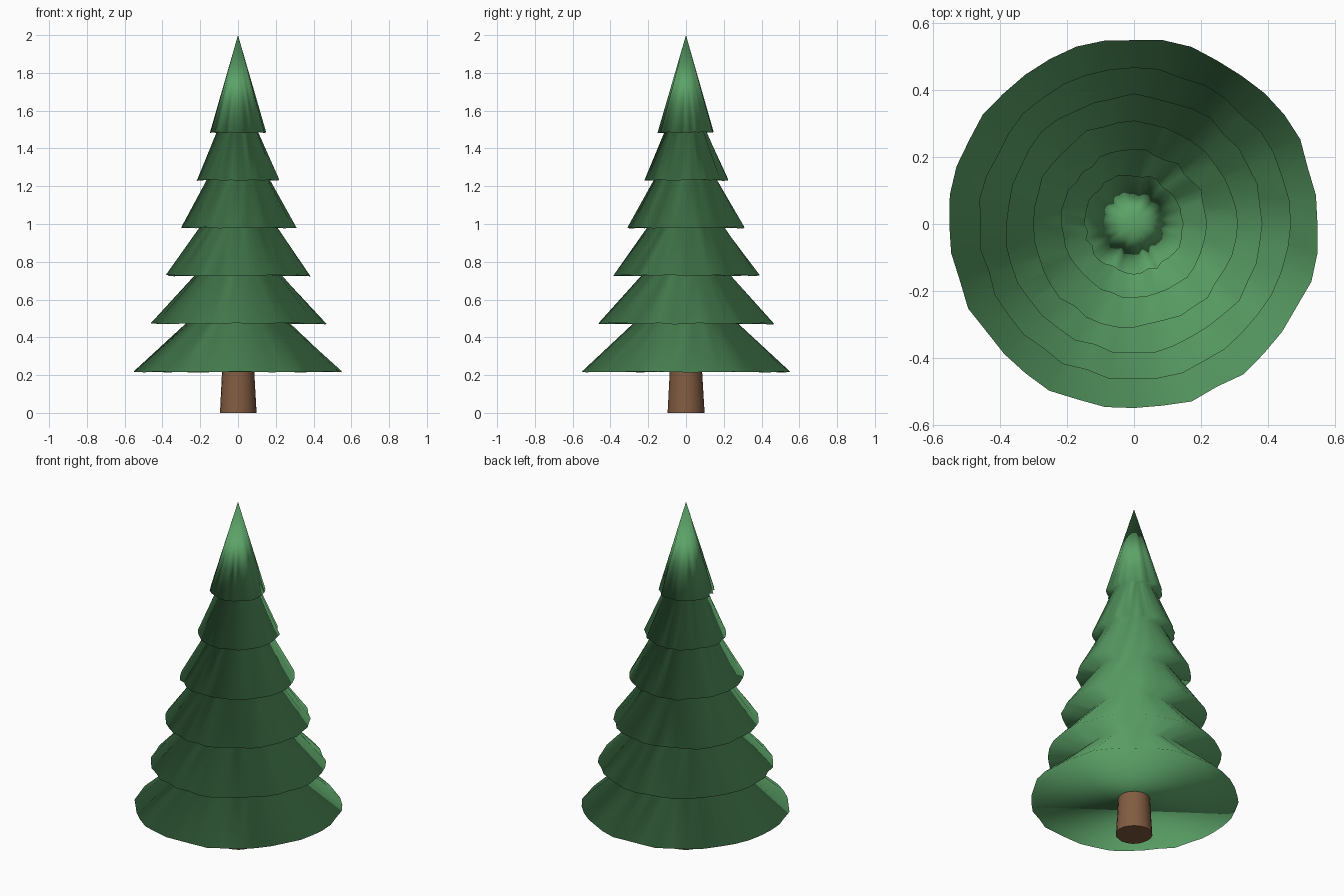
import bpy, bmesh, math, random

if "Cube" in bpy.data.objects:
    bpy.data.objects.remove(bpy.data.objects["Cube"])
random.seed(4)
SIDES = 40

def material(name, rgb):
    m = bpy.data.materials.new(name)
    m.diffuse_color = (*rgb, 1)
    m.use_nodes = True
    m.node_tree.nodes["Principled BSDF"].inputs["Base Color"].default_value = m.diffuse_color
    return m

def lathe(name, rings, sides, mat, tip=None):
    """Skin rings of (radius, height, radial jitter, height jitter), bottom to top."""
    bm = bmesh.new()
    loops = []
    for r, z, jr, jz in rings:
        loop = []
        for i in range(sides):
            a = 2 * math.pi * i / sides
            rr = r + random.uniform(-jr, jr)
            zz = z + random.uniform(-jz, jz)
            loop.append(bm.verts.new((rr * math.cos(a), rr * math.sin(a), zz)))
        loops.append(loop)
    for lo, hi in zip(loops, loops[1:]):
        for i in range(sides):
            j = (i + 1) % sides
            bm.faces.new((lo[i], lo[j], hi[j], hi[i]))
    bm.faces.new(loops[0][::-1])
    if tip:
        t = bm.verts.new((0, 0, tip))
        for i in range(sides):
            bm.faces.new((loops[-1][i], loops[-1][(i + 1) % sides], t))
    else:
        bm.faces.new(loops[-1])
    bmesh.ops.recalc_face_normals(bm, faces=bm.faces)
    me = bpy.data.meshes.new(name)
    bm.to_mesh(me)
    bm.free()
    me.materials.append(mat)
    for p in me.polygons:
        p.use_smooth = True
    ob = bpy.data.objects.new(name, me)
    bpy.context.collection.objects.link(ob)
    return ob

green = material("needle green", (0.107, 0.366, 0.138))
brown = material("bark brown", (0.223, 0.107, 0.053))

# Foliage: flared skirts, each with a flat shelf under its rim
tiers = [(0.552, 0.218), (0.463, 0.473), (0.385, 0.727), (0.307, 0.980), (0.219, 1.232), (0.147, 1.485)]
necks = [0.27, 0.23, 0.20, 0.165, 0.11]
rings = []
for k, (r, z) in enumerate(tiers):
    rings.append((r, z, 0.007, 0.004))
    if k < len(necks):
        rings.append((necks[k], tiers[k + 1][1] + 0.003, 0.007, 0.002))
lathe("foliage", rings, SIDES, green, tip=2.0)

# Trunk
trunk = lathe("trunk", [(0.097, 0, 0.002, 0), (0.085, 0.225, 0.001, 0)], 20, brown)
bpy.context.view_layer.objects.active = trunk
trunk.select_set(True)
bpy.ops.object.shade_smooth_by_angle(angle=math.radians(40))
